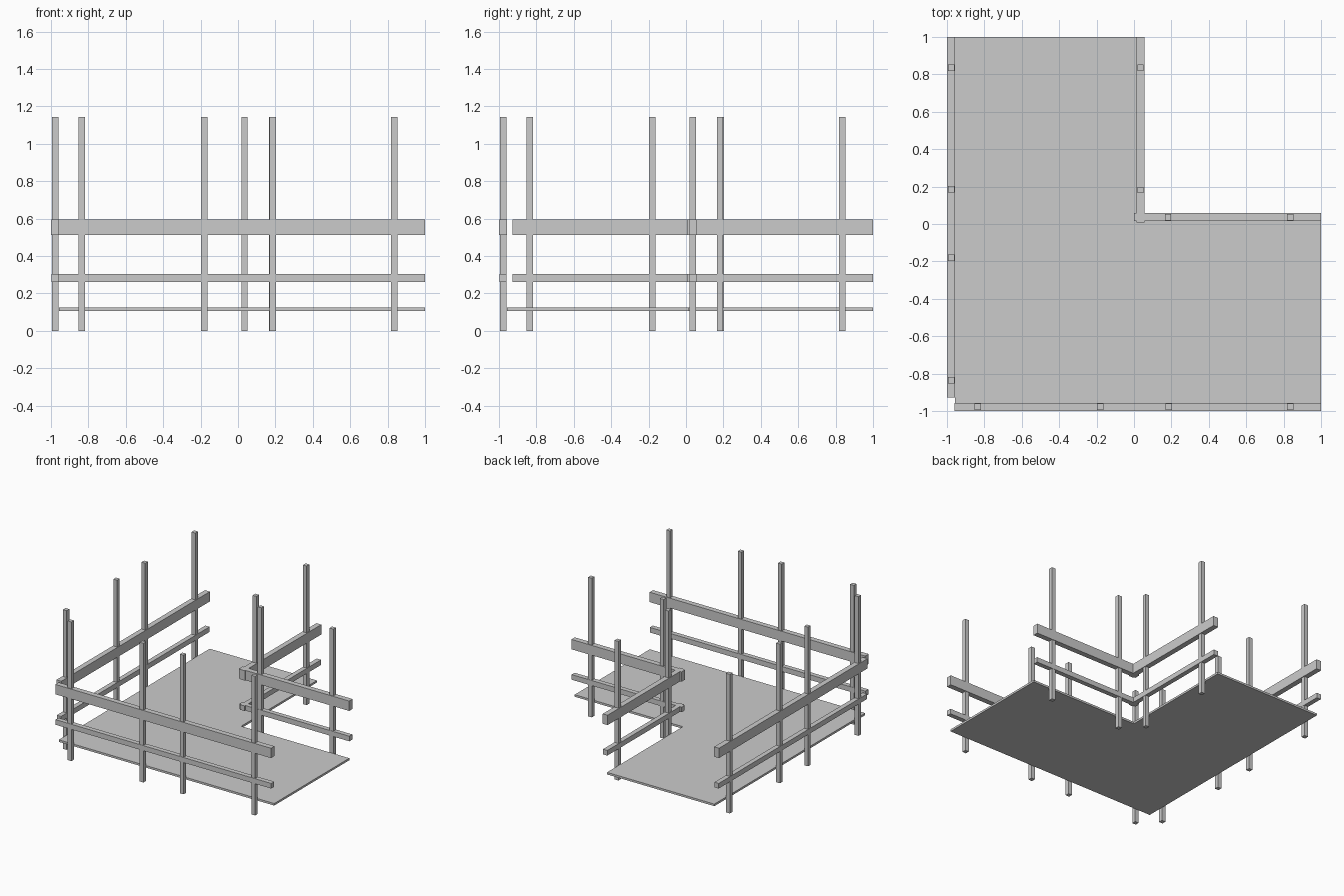
import bpy, bmesh

if "Cube" in bpy.data.objects:
    bpy.data.objects.remove(bpy.data.objects["Cube"])


def box(name, x0, x1, y0, y1, z0, z1):
    bm = bmesh.new()
    bmesh.ops.create_cube(bm, size=1)
    for v in bm.verts:
        v.co = (x1 if v.co.x > 0 else x0,
                y1 if v.co.y > 0 else y0,
                z1 if v.co.z > 0 else z0)
    me = bpy.data.meshes.new(name)
    bm.to_mesh(me)
    bm.free()
    ob = bpy.data.objects.new(name, me)
    bpy.context.collection.objects.link(ob)


# L-shaped deck
e, i = -0.958, 0.017
bm = bmesh.new()
outline = [(e, e), (1, e), (1, i), (i, i), (i, 1), (e, 1)]
face = bm.faces.new([bm.verts.new((x, y, 0.107)) for x, y in outline])
ext = bmesh.ops.extrude_face_region(bm, geom=[face])
bmesh.ops.translate(bm, vec=(0, 0, 0.017),
                    verts=[g for g in ext["geom"] if isinstance(g, bmesh.types.BMVert)])
bmesh.ops.recalc_face_normals(bm, faces=bm.faces)
mesh = bpy.data.meshes.new("deck")
bm.to_mesh(mesh)
bm.free()
bpy.context.collection.objects.link(bpy.data.objects.new("deck", mesh))

# Railing runs: name, direction, offset across, start, end, post positions
outer = (-0.835, -0.18, 0.185, 0.835)
inner = (0.182, 0.835)
runs = [
    ("front", "x", -0.978, -0.96, 1.0, outer),
    ("left", "y", -0.978, -0.928, 1.0, outer),
    ("inner_front", "x", 0.037, 0.0, 1.0, inner),
    ("inner_left", "y", 0.035, 0.007, 1.0, inner),
]
P = 0.017  # half post width
for name, axis, c, start, end, posts in runs:
    # wide top rail and slim middle rail
    for part, h, z0, z1 in (("top_rail", 0.022, 0.513, 0.594),
                            ("mid_rail", 0.0195, 0.262, 0.304)):
        a, b = (start, end), (c - h, c + h)
        xs, ys = (a, b) if axis == "x" else (b, a)
        box(f"{name}_{part}", *xs, *ys, z0, z1)
    # posts
    for n, p in enumerate(posts, 1):
        x, y = (p, c) if axis == "x" else (c, p)
        box(f"{name}_post_{n}", x - P, x + P, y - P, y + P, 0, 1.143)
